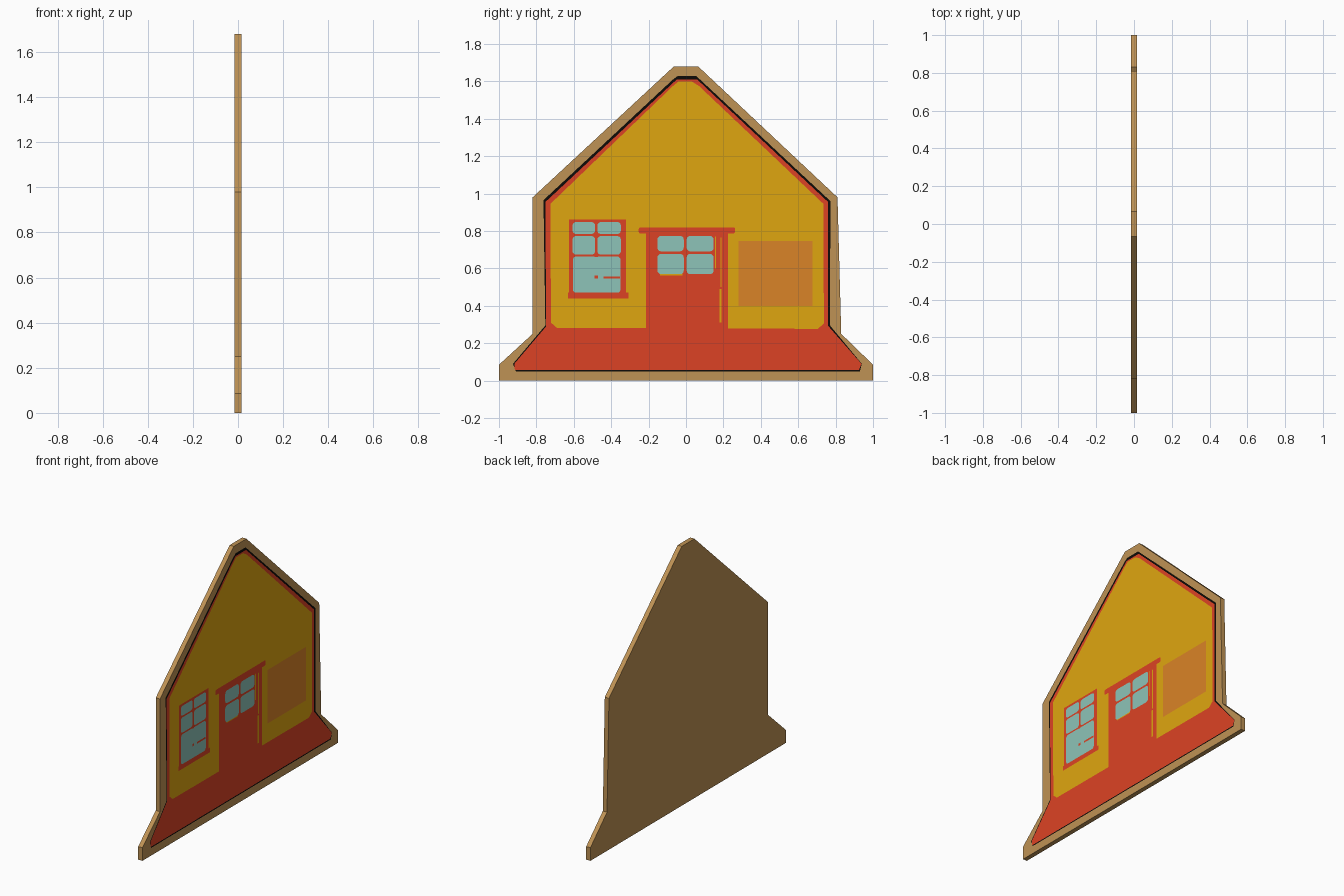
import bpy, bmesh, math
from mathutils import Vector
from mathutils.geometry import delaunay_2d_cdt

if "Cube" in bpy.data.objects:
    bpy.data.objects.remove(bpy.data.objects["Cube"])

HALF = 0.015  # half thickness of the board


def material(name, rgb):
    m = bpy.data.materials.new(name)
    m.diffuse_color = (*rgb, 1)
    m.use_nodes = True
    m.node_tree.nodes["Principled BSDF"].inputs["Base Color"].default_value = m.diffuse_color
    return m


names = ["wood", "black", "red", "yellow", "orange", "pale_blue"]
colours = [(0.52, 0.29, 0.09), (0.004, 0.003, 0.002), (0.72, 0.055, 0.018),
           (0.74, 0.38, 0.005), (0.70, 0.23, 0.02), (0.27, 0.55, 0.48)]
mats = [material(n, c) for n, c in zip(names, colours)]

regions = []  # painted regions (colour name, outline in y/z), later ones on top


def paint(colour, pts):
    regions.append((names.index(colour), [Vector(p) for p in pts]))


def rect(colour, y0, y1, z0, z1, r=0.0):
    """Rectangle with optional rounded corners."""
    if r == 0:
        return paint(colour, [(y0, z0), (y1, z0), (y1, z1), (y0, z1)])
    pts = []
    corners = [(y0 + r, z0 + r, 180), (y1 - r, z0 + r, 270),
               (y1 - r, z1 - r, 0), (y0 + r, z1 - r, 90)]
    for cy, cz, a in corners:
        for k in range(4):
            t = math.radians(a + 30 * k)
            pts.append((cy + r * math.cos(t), cz + r * math.sin(t)))
    paint(colour, pts)


# board outline with a wood border
outline = [(-1, 0), (1, 0), (1, 0.085), (0.83, 0.25), (0.81, 0.98), (0.065, 1.68),
           (-0.065, 1.68), (-0.82, 0.98), (-0.82, 0.25), (-1, 0.085)]
paint("wood", outline)

# thin dark line, red trim and base, yellow wall
paint("black", [(-0.91, 0.05), (0.93, 0.05), (0.94, 0.09), (0.77, 0.295), (0.772, 0.96),
                (0.075, 1.61), (0.055, 1.628), (-0.045, 1.628), (-0.07, 1.61),
                (-0.762, 0.965), (-0.752, 0.295), (-0.925, 0.09)])
paint("red", [(-0.915, 0.057), (0.925, 0.057), (0.938, 0.09), (0.758, 0.295), (0.758, 0.957),
              (0.06, 1.61), (-0.05, 1.61), (-0.752, 0.955), (-0.748, 0.29), (-0.918, 0.09)])
paint("yellow", [(-0.69, 0.282), (0.705, 0.277), (0.737, 0.305), (0.735, 0.945), (0.07, 1.575),
                 (0.03, 1.6), (-0.04, 1.6), (-0.07, 1.575), (-0.725, 0.945), (-0.722, 0.31)])

# door, lintel and side slits
rect("red", -0.215, 0.225, 0.25, 0.80, 0.01)
rect("red", -0.253, 0.262, 0.786, 0.82, 0.01)
rect("yellow", 0.155, 0.161, 0.60, 0.77)
rect("yellow", 0.180, 0.191, 0.31, 0.49)
rect("yellow", 0.185, 0.191, 0.50, 0.765)
rect("yellow", -0.14, -0.02, 0.563, 0.575)
for y0, y1 in ((-0.153, -0.012), (0.003, 0.148)):
    for z0, z1 in ((0.569, 0.678), (0.691, 0.774)):
        rect("pale_blue", y0, y1, z0, z1, 0.02)

# window frame, sill and panes
rect("red", -0.625, -0.322, 0.45, 0.862)
rect("red", -0.632, -0.308, 0.44, 0.47)
for y0, y1 in ((-0.607, -0.486), (-0.474, -0.348)):
    for z0, z1 in ((0.784, 0.848), (0.674, 0.773)):
        rect("pale_blue", y0, y1, z0, z1, 0.018)
rect("pale_blue", -0.605, -0.35, 0.47, 0.664, 0.018)
rect("red", -0.44, -0.352, 0.545, 0.557)
for z in (0.545, 0.66):
    rect("red", -0.489, -0.471, z, z + 0.016)

# notice panel
rect("orange", 0.282, 0.677, 0.40, 0.747)

# painted front: one flat face cut along every painted outline
verts, faces = [], []
for _, pts in regions:
    faces.append(list(range(len(verts), len(verts) + len(pts))))
    verts += pts
out_v, _, out_f, _, _, origin = delaunay_2d_cdt(verts, [], faces, 1, 1e-5)


def build(name, coords, polys):
    me = bpy.data.meshes.new(name)
    me.from_pydata(coords, [], polys)
    for m in mats:
        me.materials.append(m)
    ob = bpy.data.objects.new(name, me)
    bpy.context.collection.objects.link(ob)
    return ob


front = build("painted_front", [(HALF, p[0], p[1]) for p in out_v], out_f)
for poly, src in zip(front.data.polygons, origin):
    poly.material_index = regions[max(src)][0] if src else 0
bm = bmesh.new()
bm.from_mesh(front.data)
for f in bm.faces:
    f.normal_update()
    if f.normal.x < 0:
        f.normal_flip()
bm.to_mesh(front.data)
bm.free()

# wood back and rim
n = len(outline)
coords = [(x, y, z) for x in (-HALF, HALF) for y, z in outline]
polys = [list(range(n))[::-1]]
polys += [[i, (i + 1) % n, (i + 1) % n + n, i + n] for i in range(n)]
build("wood_back_and_rim", coords, polys)
